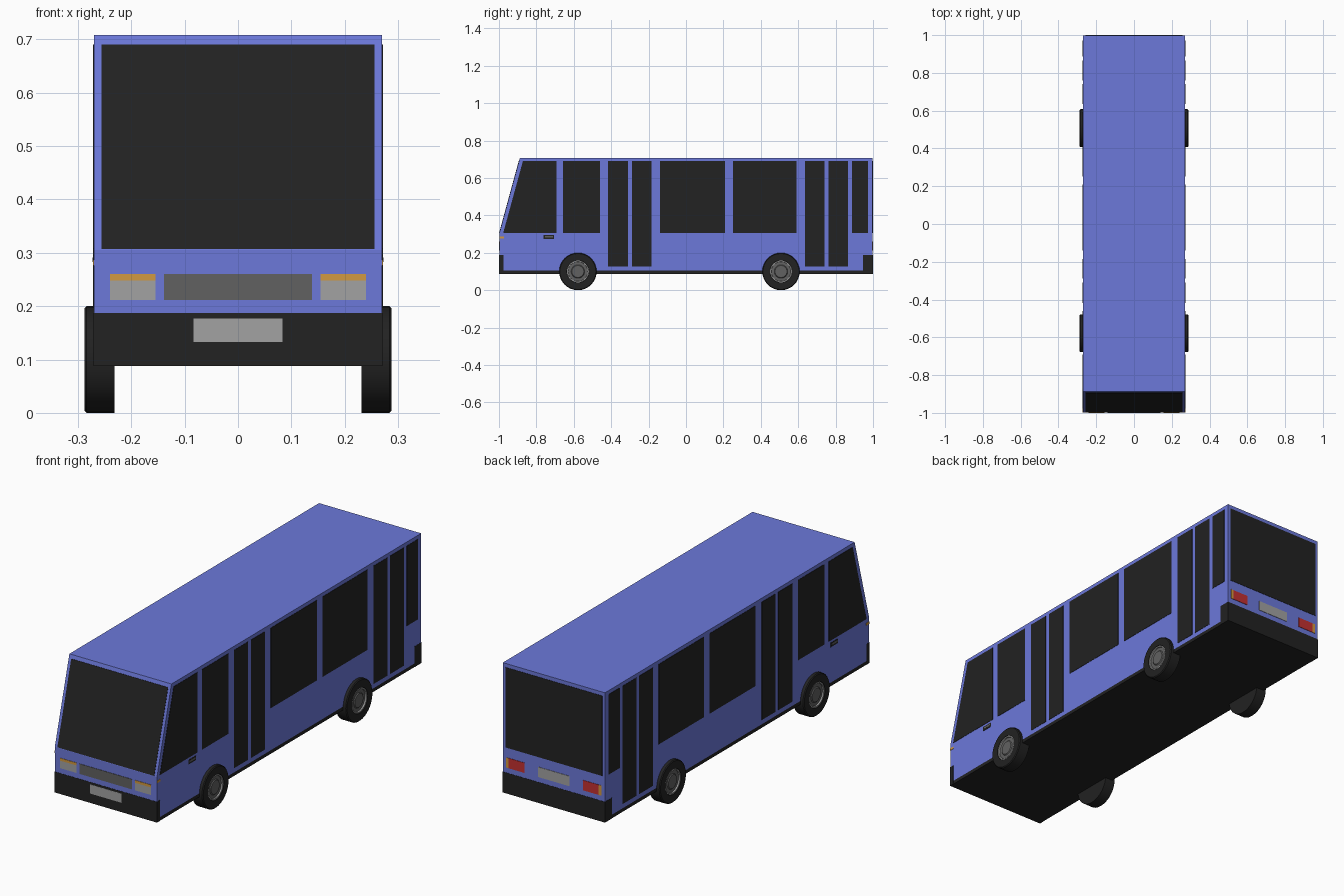
import bpy, bmesh, math

if "Cube" in bpy.data.objects:
    bpy.data.objects.remove(bpy.data.objects["Cube"])


def make_mat(name, rgb):
    m = bpy.data.materials.new(name)
    m.diffuse_color = (*rgb, 1)
    m.use_nodes = True
    m.node_tree.nodes["Principled BSDF"].inputs["Base Color"].default_value = m.diffuse_color
    return m


BLUE = make_mat("blue_paint", (0.15, 0.19, 0.70))
BLACK = make_mat("black", (0.016, 0.016, 0.016))
GRILLE = make_mat("dark_grey", (0.12, 0.12, 0.12))
LIGHT = make_mat("light_grey", (0.36, 0.36, 0.36))
ORANGE = make_mat("orange", (0.65, 0.32, 0.05))
RED = make_mat("red", (0.55, 0.03, 0.03))


def finish(name, bm, mat):
    bmesh.ops.recalc_face_normals(bm, faces=bm.faces)
    me = bpy.data.meshes.new(name)
    bm.to_mesh(me)
    bm.free()
    me.materials.append(mat)
    ob = bpy.data.objects.new(name, me)
    bpy.context.collection.objects.link(ob)
    return ob


def prism(name, profile, x0, x1, mat):
    """Side profile (y, z) extruded across x."""
    bm = bmesh.new()
    f = bm.faces.new([bm.verts.new((x0, y, z)) for y, z in profile])
    new = bmesh.ops.extrude_face_region(bm, geom=[f])["geom"]
    bmesh.ops.translate(bm, vec=(x1 - x0, 0, 0),
                        verts=[v for v in new if isinstance(v, bmesh.types.BMVert)])
    return finish(name, bm, mat)


def box(name, x0, x1, y0, y1, z0, z1, mat):
    return prism(name, [(y0, z0), (y1, z0), (y1, z1), (y0, z1)], x0, x1, mat)


def lathe(name, profile, side, y, z, mat, seg=32):
    """Profile (radius, x) spun about the axle."""
    bm = bmesh.new()
    vs = [bm.verts.new((side * x, y + r, z)) for r, x in profile]
    es = [bm.edges.new(p) for p in zip(vs, vs[1:])]
    bmesh.ops.spin(bm, geom=vs + es, cent=(0, y, z), axis=(1, 0, 0),
                   angle=math.tau, steps=seg)
    bmesh.ops.remove_doubles(bm, verts=bm.verts, dist=1e-5)
    ob = finish(name, bm, mat)
    bpy.ops.object.select_all(action='DESELECT')
    ob.select_set(True)
    bpy.context.view_layer.objects.active = ob
    bpy.ops.object.shade_smooth_by_angle(angle=math.radians(30))
    return ob


W = 0.27           # half width
SILL, HEAD = 0.307, 0.69

# Body shell, floor and bumpers
prism("body", [(-0.998, 0.105), (0.998, 0.105), (0.998, 0.708),
               (-0.888, 0.708), (-0.998, 0.305)], -W, W, BLUE)
box("floor_skirt", -W, W, -0.998, 0.998, 0.088, 0.105, BLACK)
B = W + 0.001
box("front_bumper", -B, B, -0.999, -0.977, 0.088, 0.187, BLACK)
box("rear_bumper", -B, B, 0.946, 0.999, 0.088, 0.187, BLACK)


# Windscreen follows the sloping front
def slope_y(z):
    return -0.998 + (z - 0.305) * 0.110 / 0.403


prism("windscreen", [(slope_y(SILL) - 0.0015, SILL), (slope_y(HEAD) - 0.0015, HEAD),
                     (slope_y(HEAD) + 0.003, HEAD), (slope_y(SILL) + 0.003, SILL)],
      -0.256, 0.256, BLACK)
box("rear_window", -0.256, 0.256, 0.995, 0.9995, SILL, HEAD, BLACK)

# Front and rear fittings on the centre line
box("grille", -0.139, 0.139, -1.0, -0.995, 0.212, 0.26, GRILLE)
box("front_plate", -0.083, 0.083, -1.0, -0.995, 0.133, 0.177, LIGHT)
box("rear_plate", -0.083, 0.083, 0.995, 1.0, 0.212, 0.26, LIGHT)

# Side glass: (name, y start, y end, bottom)
panes = [("window_front", -0.658, -0.46, SILL),
         ("front_door_a", -0.417, -0.311, 0.126), ("front_door_b", -0.289, -0.185, 0.126),
         ("window_mid", -0.139, 0.209, SILL), ("window_back", 0.251, 0.592, SILL),
         ("rear_door_a", 0.636, 0.741, 0.126), ("rear_door_b", 0.761, 0.866, 0.126),
         ("window_corner", 0.888, 0.972, SILL)]

for s, side in ((1, "right"), (-1, "left")):
    inner, outer = s * (W - 0.003), s * (W + 0.0015)
    for name, y0, y1, z0 in panes:
        box(f"{side}_{name}", inner, outer, y0, y1, z0, HEAD, BLACK)
    prism(f"{side}_cab_window", [(-0.977, SILL), (-0.692, SILL), (-0.692, HEAD),
                                 (-0.872, HEAD)], inner, outer, BLACK)

    # Door handle with a blue grip, and side marker
    box(f"{side}_handle_recess", inner, outer, -0.761, -0.706, 0.275, 0.296, BLACK)
    box(f"{side}_handle_grip", inner, s * (W + 0.0025), -0.755, -0.712, 0.283, 0.291, GRILLE)
    box(f"{side}_side_marker", inner, outer, -0.998, -0.974, 0.276, 0.287, ORANGE)

    # Headlights and tail lights
    box(f"{side}_headlight", s * 0.155, s * 0.24, -1.0, -0.995, 0.212, 0.248, LIGHT)
    box(f"{side}_front_indicator", s * 0.155, s * 0.24, -1.0, -0.995, 0.248, 0.26, ORANGE)
    box(f"{side}_tail_light", s * 0.155, s * 0.238, 0.995, 1.0, 0.212, 0.26, RED)
    box(f"{side}_rear_indicator", s * 0.238, s * 0.252, 0.995, 1.0, 0.212, 0.26, ORANGE)

    # Wheels
    for y, end in ((-0.578, "front"), (0.508, "rear")):
        n = f"{side}_{end}"
        lathe(n + "_tyre", [(0, 0.231), (0.1, 0.231), (0.1, 0.284), (0.096, 0.288),
                            (0.06, 0.288), (0.059, 0.278), (0, 0.278)], s, y, 0.1, BLACK)
        lathe(n + "_rim_ring", [(0.0595, 0.279), (0.0585, 0.287), (0.053, 0.287),
                                (0.052, 0.279)], s, y, 0.1, LIGHT)
        lathe(n + "_hubcap", [(0.053, 0.280), (0.036, 0.281), (0.032, 0.285),
                              (0, 0.285)], s, y, 0.1, GRILLE)
